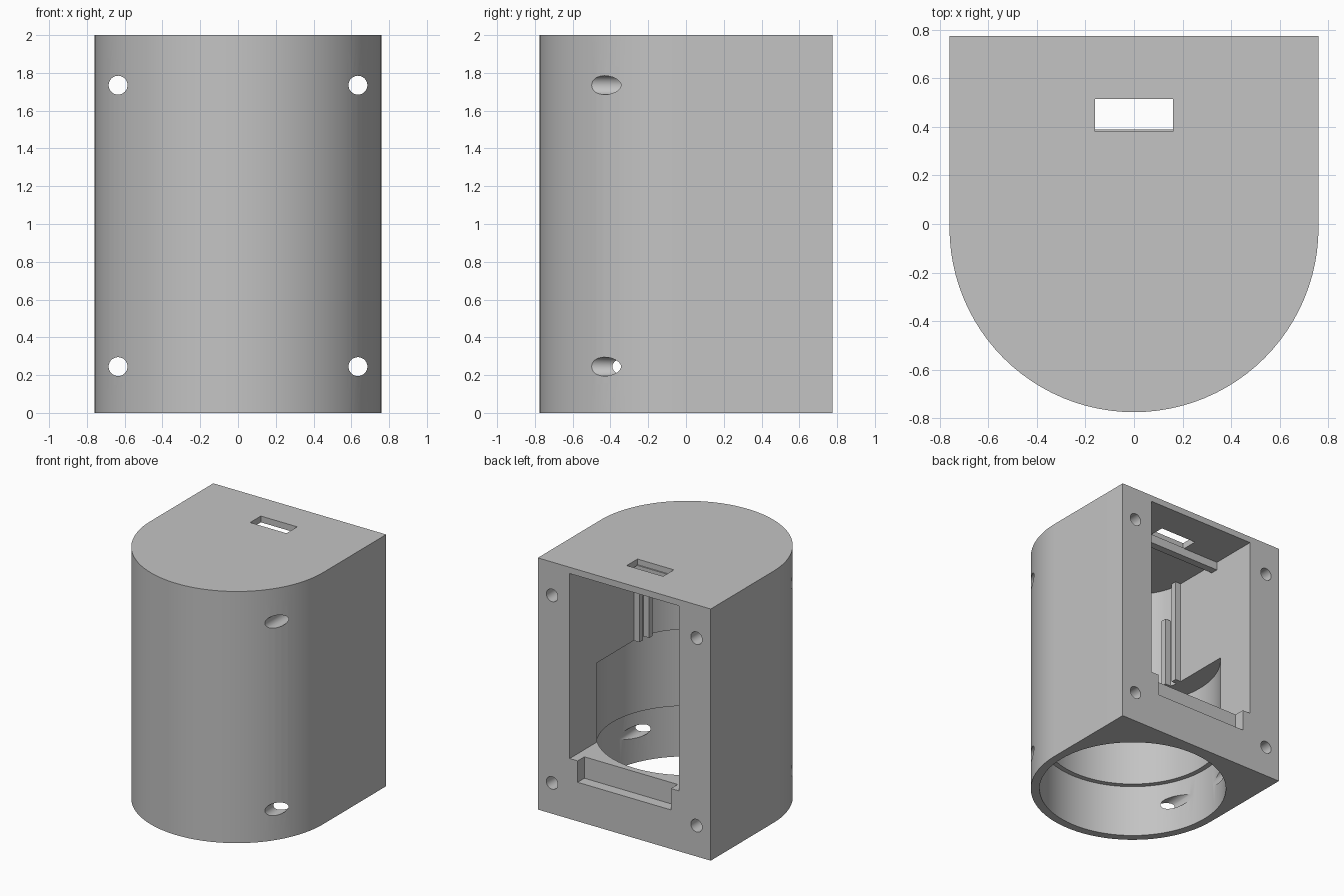
import bpy, bmesh, math

cube = bpy.data.objects.get("Cube")
if cube:
    bpy.data.objects.remove(cube, do_unlink=True)

grey = bpy.data.materials.new("light grey plastic")
grey.use_nodes = True
colour = (0.55, 0.55, 0.55, 1)
grey.diffuse_color = colour
grey.node_tree.nodes["Principled BSDF"].inputs["Base Color"].default_value = colour

AXIS_Y = -0.015          # centre of the round front and of the bores
BACK_Y = 0.775


def prism(name, outline, z0, z1):
    """Extrude a closed xy outline from z0 to z1."""
    bm = bmesh.new()
    base = bm.faces.new([bm.verts.new((x, y, z0)) for x, y in outline])
    top = bmesh.ops.extrude_face_region(bm, geom=[base])["geom"]
    verts = [g for g in top if isinstance(g, bmesh.types.BMVert)]
    bmesh.ops.translate(bm, verts=verts, vec=(0, 0, z1 - z0))
    bmesh.ops.recalc_face_normals(bm, faces=bm.faces)
    mesh = bpy.data.meshes.new(name)
    bm.to_mesh(mesh)
    bm.free()
    mesh.materials.append(grey)
    obj = bpy.data.objects.new(name, mesh)
    bpy.context.collection.objects.link(obj)
    return obj


def arc(radius, start, end, steps):
    angles = [start + (end - start) * i / steps for i in range(steps + 1)]
    return [(radius * math.cos(a), AXIS_Y + radius * math.sin(a)) for a in angles]


def d_shape(radius, back):
    """Half round towards the front, square towards the back."""
    return arc(radius, math.pi, 2 * math.pi, 48) + [(radius, back), (-radius, back)]


def box(name, x0, x1, y0, y1, z0, z1):
    return prism(name, [(x0, y0), (x1, y0), (x1, y1), (x0, y1)], z0, z1)


def disc(name, radius, z0, z1, steps=96):
    return prism(name, arc(radius, 0, 2 * math.pi, steps)[:-1], z0, z1)


def cut(target, cutter):
    mod = target.modifiers.new("cut", "BOOLEAN")
    mod.operation = "DIFFERENCE"
    mod.solver = "EXACT"
    mod.object = cutter
    bpy.context.view_layer.objects.active = target
    bpy.ops.object.modifier_apply(modifier=mod.name)
    bpy.data.objects.remove(cutter, do_unlink=True)


# Outer shell
body = prism("housing_body", d_shape(0.76, BACK_Y), 0, 2)

# Main chamber open to the back, then the two stepped bores from below
cut(body, prism("chamber_cutter", d_shape(0.48, 1), 0.48, 1.95))
cut(body, disc("bore_cutter", 0.655, 0.3, 1.11))
cut(body, disc("counterbore_cutter", 0.695, -0.1, 0.42))

# Notch in the back sill and slot in the roof
cut(body, box("notch_cutter", -0.41, 0.41, 0.69, 1, 0.31, 0.6))
cut(body, box("slot_cutter", -0.16, 0.16, 0.38, 0.515, 1.8, 2.1))

# Four screw holes running front to back
for x in (-0.635, 0.635):
    for z in (0.26, 1.75):
        hole = disc("screw_hole_cutter", 0.05, -1, 1, 32)
        hole.rotation_euler.x = math.pi / 2
        hole.location = (x, 0, z)
        bpy.context.view_layer.update()
        cut(body, hole)

# Rail under the roof, just in front of the slot
box("roof_rail", -0.485, 0.485, 0.33, 0.39, 1.885, 1.955)

# Pairs of guide ribs on both side walls
for side, name in ((1, "left"), (-1, "right")):
    xs = sorted((side * 0.43, side * 0.5))
    box(name + "_back_rib", *xs, -0.075, -0.03, 1.11, 1.955)
    xs = sorted((side * 0.415, side * 0.49))
    box(name + "_front_rib", *xs, -0.175, -0.13, 1.11, 1.67)

# Smooth the round walls and keep the edges sharp
bpy.ops.object.select_all(action="DESELECT")
body.select_set(True)
bpy.context.view_layer.objects.active = body
bpy.ops.object.shade_smooth_by_angle(angle=math.radians(30))
